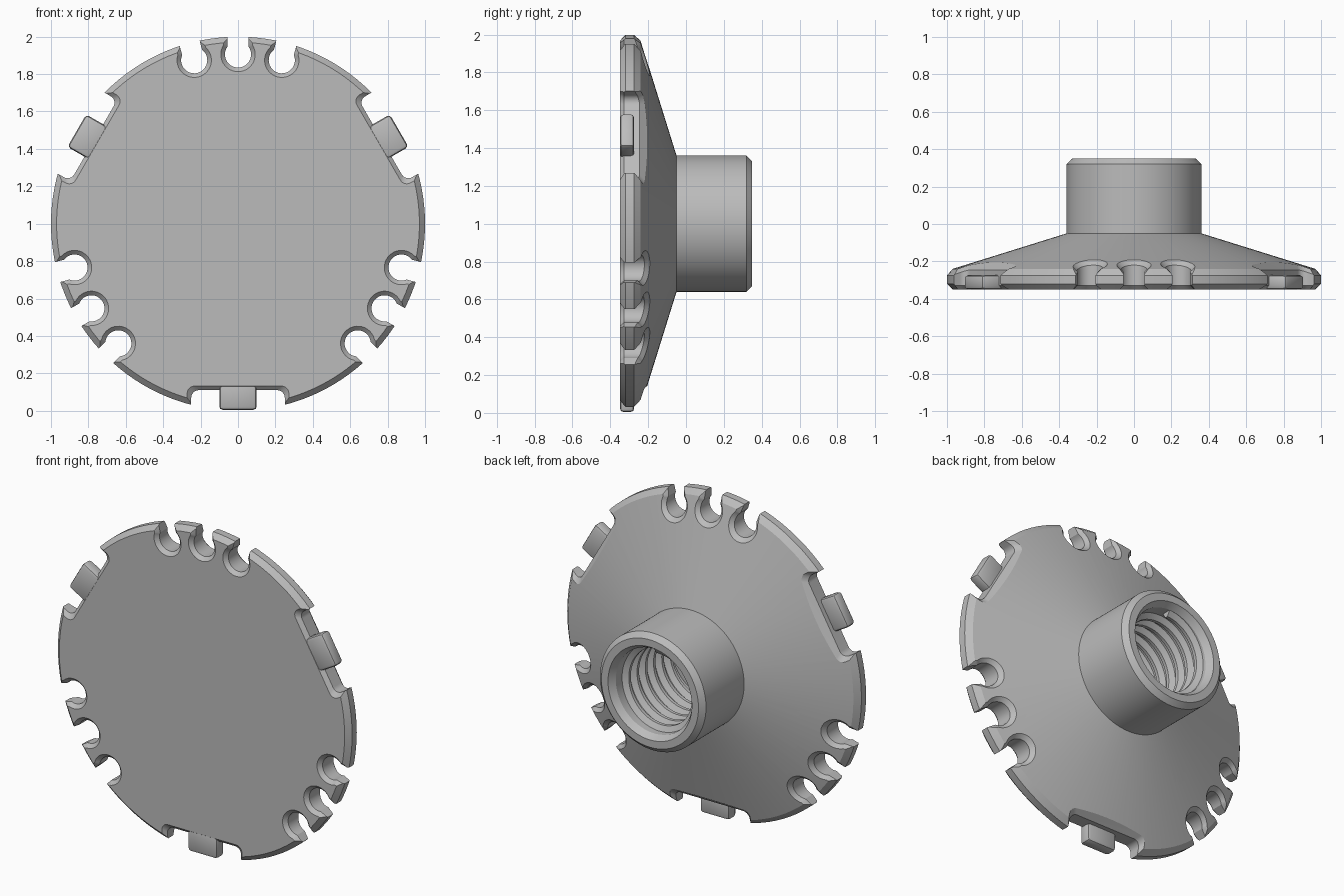
import bpy, bmesh
from math import sin, cos, pi, acos, hypot, radians
from mathutils import Matrix, Vector

cube = bpy.data.objects.get("Cube")
if cube:
    bpy.data.objects.remove(cube, do_unlink=True)

FRONT, CENTRE_Z = -0.35, 1.0
RIM, CHAMFER = 0.97, 0.022

grey = bpy.data.materials.new("plain grey")
grey.use_nodes = True
colour = (0.5, 0.5, 0.5, 1)
grey.diffuse_color = colour
grey.node_tree.nodes["Principled BSDF"].inputs["Base Color"].default_value = colour


def make_object(name, bm):
    bmesh.ops.recalc_face_normals(bm, faces=bm.faces)
    mesh = bpy.data.meshes.new(name)
    bm.to_mesh(mesh)
    bm.free()
    ob = bpy.data.objects.new(name, mesh)
    bpy.context.collection.objects.link(ob)
    mesh.materials.append(grey)
    return ob


def activate(ob):
    bpy.ops.object.select_all(action='DESELECT')
    ob.select_set(True)
    bpy.context.view_layer.objects.active = ob


def smooth(ob):
    activate(ob)
    bpy.ops.object.shade_smooth_by_angle(angle=radians(30))


def cone_y(r):
    """Height of the conical back at radius r."""
    return -0.05 - (r - 0.36) * 0.19 / (RIM - 0.36)


def place(s, r, y, angle):
    """Sideways s and outward r, turned clockwise from the top."""
    return Vector((s * cos(angle) + r * sin(angle), y,
                   CENTRE_Z + r * cos(angle) - s * sin(angle)))


def keyhole(e):
    """Round pocket with a narrower open neck, grown by e."""
    radius, neck = 0.07 + e, 0.055 + e
    start = acos(neck / radius)
    sweep = pi + 2 * start
    pts = []
    for i in range(25):
        a = start - sweep * i / 24
        pts.append((radius * cos(a), 0.905 + radius * sin(a)))
    return pts + [(-neck, 1.1), (neck, 1.1)]


def recess(e):
    """Flat-bottomed rim recess with filleted corners, grown by e."""
    half, floor, fillet = 0.25 + e, 0.89 - e, 0.04
    pts = [(half, 1.1)]
    for side in (1, -1):
        arc = []
        for i in range(7):
            a = pi / 2 * i / 6
            arc.append((side * (half - fillet + fillet * cos(a)),
                        floor + fillet - fillet * sin(a)))
        pts += arc if side == 1 else arc[::-1]
    return pts + [(-half, 1.1)]


def add_cutter(bm, outline, angle):
    """Loft an outline through the plate, flaring at the front and back."""
    flare = 0.04
    layers = [(flare, lambda r: FRONT + CHAMFER - flare),
              (0, lambda r: FRONT + CHAMFER),
              (0, lambda r: cone_y(r) - CHAMFER),
              (flare, lambda r: cone_y(r) - CHAMFER + flare),
              (flare, lambda r: 0)]
    rings = [[bm.verts.new(place(s, r, height(hypot(s, r)), angle))
              for s, r in outline(e)] for e, height in layers]
    for a, b in zip(rings, rings[1:]):
        for i in range(len(a)):
            j = (i + 1) % len(a)
            bm.faces.new((a[i], a[j], b[j], b[i]))
    bm.faces.new(rings[0])
    bm.faces.new(rings[-1][::-1])


# Body: chamfered disc, conical back and bored hub in one turned profile
profile = [(0, FRONT), (RIM, FRONT), (1, -0.32), (1, -0.275), (RIM, -0.24),
           (0.36, -0.05), (0.36, 0.32), (0.33, 0.35), (0.285, 0.35),
           (0.26, 0.31), (0.26, -0.23), (0, -0.23)]
bm = bmesh.new()
verts = [bm.verts.new((r, y, CENTRE_Z)) for r, y in profile]
edges = [bm.edges.new(pair) for pair in zip(verts, verts[1:])]
bmesh.ops.spin(bm, geom=verts + edges, cent=(0, 0, CENTRE_Z), axis=(0, 1, 0),
               angle=2 * pi, steps=128)
bmesh.ops.remove_doubles(bm, verts=bm.verts, dist=0.0001)
body = make_object("disc_and_hub", bm)

# Cutters: three groups of keyholes, with recesses between the groups
bm = bmesh.new()
for third in range(3):
    turn = third * 2 * pi / 3
    for offset in (-15, 0, 15):
        add_cutter(bm, keyhole, turn + radians(offset))
    add_cutter(bm, recess, turn + pi / 3)
bmesh.ops.triangulate(bm, faces=bm.faces)
cutter = make_object("rim_cutter", bm)
cutter.hide_render = True

cut = body.modifiers.new("rim cuts", 'BOOLEAN')
cut.operation = 'DIFFERENCE'
cut.solver = 'EXACT'
cut.object = cutter
activate(body)
bpy.ops.object.modifier_apply(modifier=cut.name)
bpy.data.objects.remove(cutter, do_unlink=True)
smooth(body)

# Locating tabs standing out of the recesses
for third, name in enumerate(("left_tab", "bottom_tab", "right_tab")):
    bm = bmesh.new()
    size = Matrix.Diagonal((0.2, 0.075, 0.155, 1))
    bmesh.ops.create_cube(bm, size=1, matrix=size)
    bmesh.ops.bevel(bm, geom=list(bm.edges), offset=0.018, segments=2,
                    affect='EDGES', profile=0.5)
    angle = pi / 3 + third * 2 * pi / 3
    for v in bm.verts:
        v.co = place(v.co.x, 0.9175 + v.co.z, FRONT + 0.0385 + v.co.y, angle)
    smooth(make_object(name, bm))

# Internal thread: a trapezoid ridge wound along the bore
PITCH, STEPS, TURNS = 0.08, 64, 6
bm = bmesh.new()
ridge = [(0.265, -0.032), (0.228, -0.01), (0.228, 0.01), (0.265, 0.032)]
rings = []
for i in range(STEPS * TURNS + 1):
    a = 2 * pi * i / STEPS
    y = -0.2 + PITCH * i / STEPS
    rings.append([bm.verts.new(place(0, r, y + dy, a)) for r, dy in ridge])
for a, b in zip(rings, rings[1:]):
    for k in range(4):
        n = (k + 1) % 4
        bm.faces.new((a[k], a[n], b[n], b[k]))
bm.faces.new(rings[0])
bm.faces.new(rings[-1][::-1])
smooth(make_object("internal_thread", bm))
